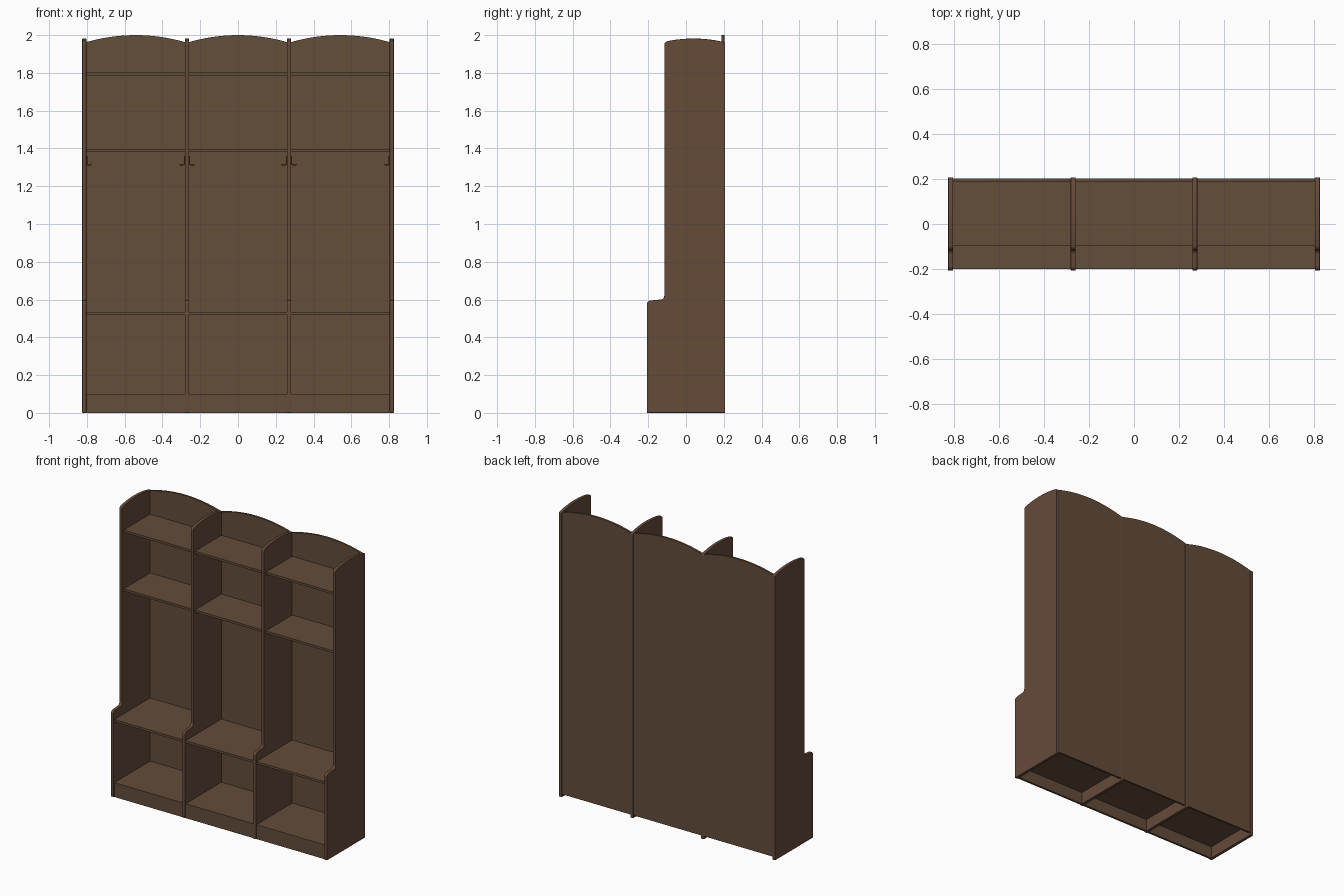
import bpy, bmesh, math

if "Cube" in bpy.data.objects:
    bpy.data.objects.remove(bpy.data.objects["Cube"])


def material(name, rgb):
    m = bpy.data.materials.new(name)
    m.diffuse_color = (*rgb, 1)
    m.use_nodes = True
    m.node_tree.nodes["Principled BSDF"].inputs["Base Color"].default_value = m.diffuse_color
    return m


WOOD = material("brown wood", (0.125, 0.074, 0.042))
SIDE = material("reddish brown wood", (0.131, 0.070, 0.042))

T = 0.022                                   # upright thickness
UPRIGHTS = [-0.814, -0.27, 0.27, 0.814]     # upright centres
BACK, FRONT, UPPER = 0.207, -0.207, -0.115


def prism(name, points, direction, mat, bevel=0.0):
    """Extrude a closed outline of 3D points along a vector."""
    bm = bmesh.new()
    face = bm.faces.new([bm.verts.new(p) for p in points])
    ext = bmesh.ops.extrude_face_region(bm, geom=[face])
    verts = [v for v in ext["geom"] if isinstance(v, bmesh.types.BMVert)]
    bmesh.ops.translate(bm, verts=verts, vec=direction)
    bmesh.ops.recalc_face_normals(bm, faces=bm.faces)
    me = bpy.data.meshes.new(name)
    bm.to_mesh(me)
    bm.free()
    me.materials.append(mat)
    ob = bpy.data.objects.new(name, me)
    bpy.context.collection.objects.link(ob)
    if bevel:
        mod = ob.modifiers.new("soft edges", "BEVEL")
        mod.width = bevel
        mod.segments = 2
        mod.limit_method = "ANGLE"
        mod.angle_limit = math.radians(60)
    return ob


def box(name, x0, x1, y0, y1, z0, z1, mat=WOOD):
    pts = [(x0, y0, z0), (x1, y0, z0), (x1, y1, z0), (x0, y1, z0)]
    return prism(name, pts, (0, 0, z1 - z0), mat)


def arc(cx, cz, r, a0, a1, n=6):
    return [(cx + r * math.cos(math.radians(a0 + (a1 - a0) * i / n)),
             cz + r * math.sin(math.radians(a0 + (a1 - a0) * i / n)))
            for i in range(n + 1)]


# Side outline (y, z): low wide base, rounded step, gently crowned top
outline = [(BACK, 0), (FRONT, 0)]
outline += arc(FRONT + 0.02, 0.575, 0.02, 180, 95)
outline += arc(UPPER - 0.02, 0.62, 0.02, -85, 0)
outline += arc(UPPER + 0.02, 1.948, 0.02, 180, 100)
for i in range(1, 12):
    y = UPPER + 0.02 + (BACK - 0.01 - UPPER - 0.02) * i / 12
    outline.append((y, 1.982 - 0.72 * (y - 0.04) ** 2))
outline += arc(BACK - 0.008, 1.955, 0.008, 80, 0)

for i, x in enumerate(UPRIGHTS):
    prism(f"upright_{i + 1}", [(x - T / 2, y, z) for y, z in outline],
          (T, 0, 0), SIDE, bevel=0.003)


def hook(name, x, side):
    """Thin bent coat hook hanging on the face of an upright."""
    cu = bpy.data.curves.new(name, "CURVE")
    cu.dimensions = "3D"
    cu.bevel_depth = 0.003
    cu.bevel_resolution = 2
    cu.use_fill_caps = True
    path = [(0.002, 1.36), (0.002, 1.327)]
    path += arc(0.016, 1.325, 0.014, 180, 330, 8)
    sp = cu.splines.new("POLY")
    sp.points.add(len(path) - 1)
    for p, (dx, z) in zip(sp.points, path):
        p.co = (x + side * dx, 0.04, z, 1)
    cu.materials.append(WOOD)
    ob = bpy.data.objects.new(name, cu)
    bpy.context.collection.objects.link(ob)


# Three bays between the uprights
for b in range(3):
    x0, x1 = UPRIGHTS[b] + T / 2, UPRIGHTS[b + 1] - T / 2
    mid, half = (x0 + x1) / 2, (x1 - x0) / 2

    # Back board with arched top
    back = [(x0, 0.189, 0.02), (x1, 0.189, 0.02)]
    for i in range(25):
        t = 1 - 2 * i / 24
        back.append((mid + t * half, 0.189, 2.0 - 0.037 * t * t))
    prism(f"back_board_{b + 1}", back, (0, 0.014, 0), WOOD)

    # Plinth, floor, seat and two upper shelves
    box(f"plinth_{b + 1}", x0, x1, -0.2, -0.185, 0, 0.083)
    for part, front, z in (("floor", -0.2, 0.083), ("seat", -0.2, 0.518),
                           ("middle_shelf", -0.098, 1.38),
                           ("top_shelf", -0.098, 1.785)):
        box(f"{part}_{b + 1}", x0, x1, front, 0.189, z, z + 0.016)

    # Coat hooks on both sides of the bay
    hook(f"left_hook_{b + 1}", x0, 1)
    hook(f"right_hook_{b + 1}", x1, -1)
